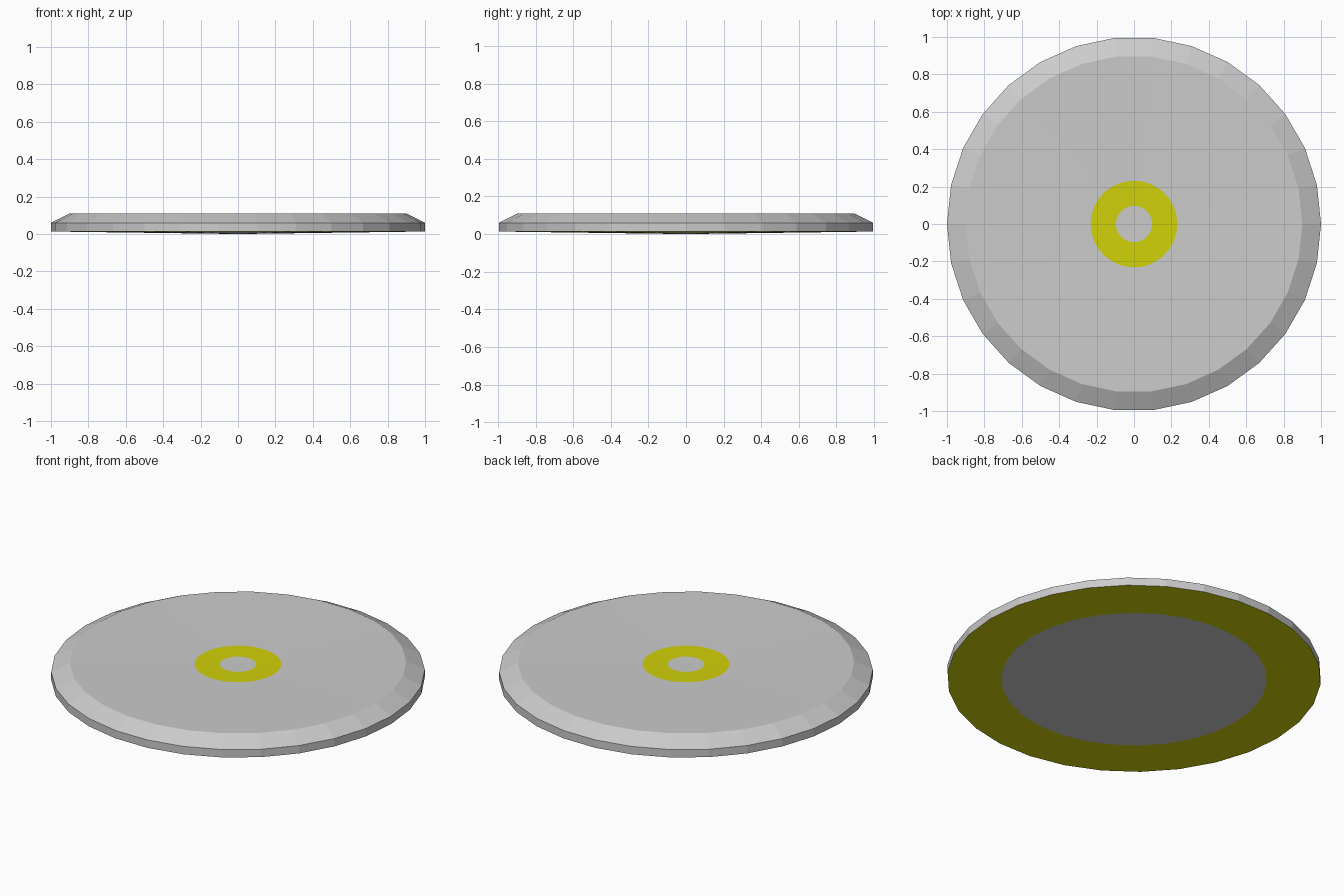
import bpy, bmesh, math

if "Cube" in bpy.data.objects:
    bpy.data.objects.remove(bpy.data.objects["Cube"])

SIDES = 30


def material(name, rgb):
    m = bpy.data.materials.new(name)
    m.diffuse_color = (*rgb, 1)
    m.use_nodes = True
    m.node_tree.nodes["Principled BSDF"].inputs["Base Color"].default_value = m.diffuse_color
    return m


grey = material("light grey", (0.60, 0.60, 0.60))
yellow = material("yellow", (0.64, 0.64, 0.003))

# Half profile from bottom centre to top centre: (radius, z, colour of the band up to the next point)
# Underside bulges slightly, the top is slightly dished
profile = [
    (0.0, 0.0, 0),
    (0.711, 0.0095, 1),     # yellow outer band underneath
    (1.0, 0.0135, 0),       # rim wall
    (1.0, 0.06, 0),         # bevel
    (0.9, 0.11, 0),         # dished top
    (0.232, 0.101, 1),      # yellow ring
    (0.097, 0.0993, 0),
    (0.0, 0.098, 0),
]

bm = bmesh.new()
rings = []
for r, z, _ in profile:
    if r == 0:
        rings.append([bm.verts.new((0, 0, z))] * SIDES)
    else:
        rings.append([bm.verts.new((r * math.cos(2 * math.pi * i / SIDES),
                                    r * math.sin(2 * math.pi * i / SIDES), z))
                      for i in range(SIDES)])

# Skin the rings, colouring each band
for k in range(len(profile) - 1):
    for i in range(SIDES):
        j = (i + 1) % SIDES
        quad = [rings[k][i], rings[k][j], rings[k + 1][j], rings[k + 1][i]]
        face = bm.faces.new(list(dict.fromkeys(quad)))
        face.material_index = profile[k][2]

bmesh.ops.recalc_face_normals(bm, faces=bm.faces)
mesh = bpy.data.meshes.new("disc")
bm.to_mesh(mesh)
bm.free()
mesh.materials.append(grey)
mesh.materials.append(yellow)
bpy.context.collection.objects.link(bpy.data.objects.new("disc", mesh))
